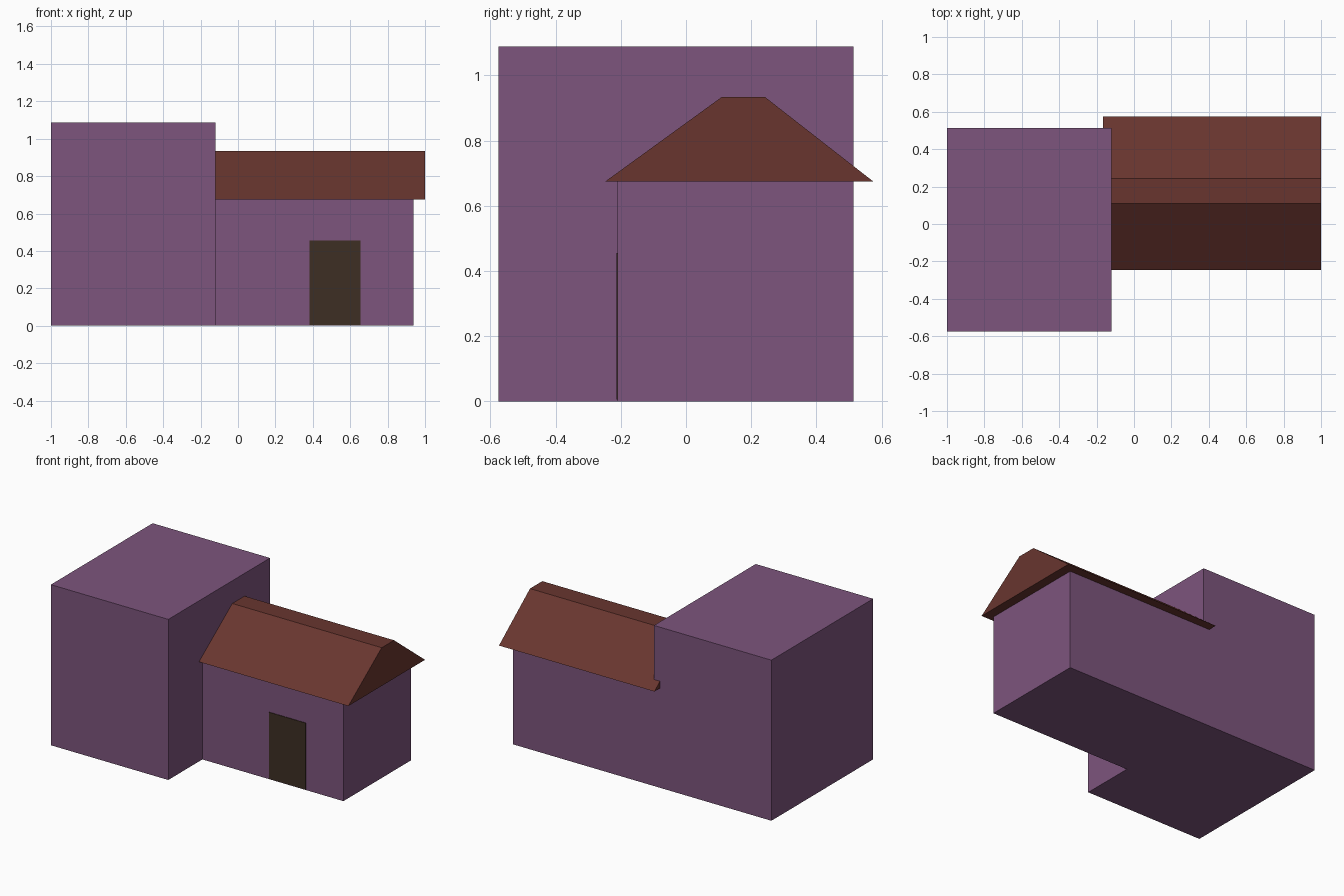
import bpy, bmesh

if "Cube" in bpy.data.objects:
    bpy.data.objects.remove(bpy.data.objects["Cube"])


def material(name, rgb):
    m = bpy.data.materials.new(name)
    m.diffuse_color = (*rgb, 1.0)
    m.use_nodes = True
    m.node_tree.nodes["Principled BSDF"].inputs["Base Color"].default_value = m.diffuse_color
    return m


plaster = material("purple_plaster", (0.205, 0.090, 0.205))
tile = material("red_brown_tile", (0.140, 0.036, 0.028))
wood = material("dark_wood", (0.047, 0.028, 0.017))


def finish(name, bm, mat):
    bmesh.ops.recalc_face_normals(bm, faces=bm.faces)
    me = bpy.data.meshes.new(name)
    bm.to_mesh(me)
    bm.free()
    me.materials.append(mat)
    ob = bpy.data.objects.new(name, me)
    bpy.context.collection.objects.link(ob)
    return ob


def raise_faces(bm, faces, offset):
    """Extrude faces by an offset, returning the moved faces."""
    geom = bmesh.ops.extrude_face_region(bm, geom=faces)["geom"]
    bmesh.ops.translate(bm, vec=offset,
                        verts=[g for g in geom if isinstance(g, bmesh.types.BMVert)])
    return [g for g in geom if isinstance(g, bmesh.types.BMFace)]


def prism(name, profile, offset, mat):
    """Closed solid: a flat profile swept along an offset."""
    bm = bmesh.new()
    base = bm.faces.new([bm.verts.new(p) for p in profile])
    cap = base.copy()
    raise_faces(bm, [base], offset)
    return finish(name, bm, mat)


# Main dimensions
LEFT, JOIN, WING_END = -1.0, -0.12, 0.937
FRONT, WING_FRONT, BACK = -0.575, -0.21, 0.514
WING_TOP, TOWER_TOP = 0.676, 1.088

# House walls: L-shaped footprint raised to the eaves, tower raised further
bm = bmesh.new()
v = [bm.verts.new((x, y, 0)) for x, y in (
    (LEFT, FRONT), (JOIN, FRONT), (JOIN, WING_FRONT), (JOIN, BACK), (LEFT, BACK),
    (WING_END, WING_FRONT), (WING_END, BACK))]
bm.faces.new(v[:5])
bm.faces.new((v[2], v[5], v[6], v[3]))
floor = list(bm.faces)
tops = raise_faces(bm, floor, (0, 0, WING_TOP))
tower = min(tops, key=lambda f: f.calc_center_median().x)
raise_faces(bm, [tower], (0, 0, TOWER_TOP - WING_TOP))
# Close the floor again if the extrusion moved it away
bmesh.ops.holes_fill(bm, edges=[e for e in bm.edges if e.is_boundary], sides=0)
bmesh.ops.dissolve_limit(bm, angle_limit=0.01, verts=bm.verts, edges=bm.edges)
finish("house_walls", bm, plaster)


# Wing roof: flat-topped gable running along x, tucked into the tower
bm = bmesh.new()
ends = [[bm.verts.new((x, y, z)) for y, z in (
    (-0.247, 0.675), (0.574, 0.675), (0.242, 0.934), (0.11, 0.934))]
    for x in (-0.165, 1.0)]
for ring in ends:
    bm.faces.new(ring)
for i in range(4):
    j = (i + 1) % 4
    bm.faces.new((ends[0][i], ends[0][j], ends[1][j], ends[1][i]))
finish("wing_roof", bm, tile)

# Door: thin plate on the wing front
bm = bmesh.new()
bmesh.ops.create_cube(bm, size=1)
bmesh.ops.scale(bm, vec=(0.272, 0.006, 0.45), verts=bm.verts)
bmesh.ops.translate(bm, vec=(0.519, WING_FRONT - 0.001, 0.23), verts=bm.verts)
finish("door", bm, wood)
